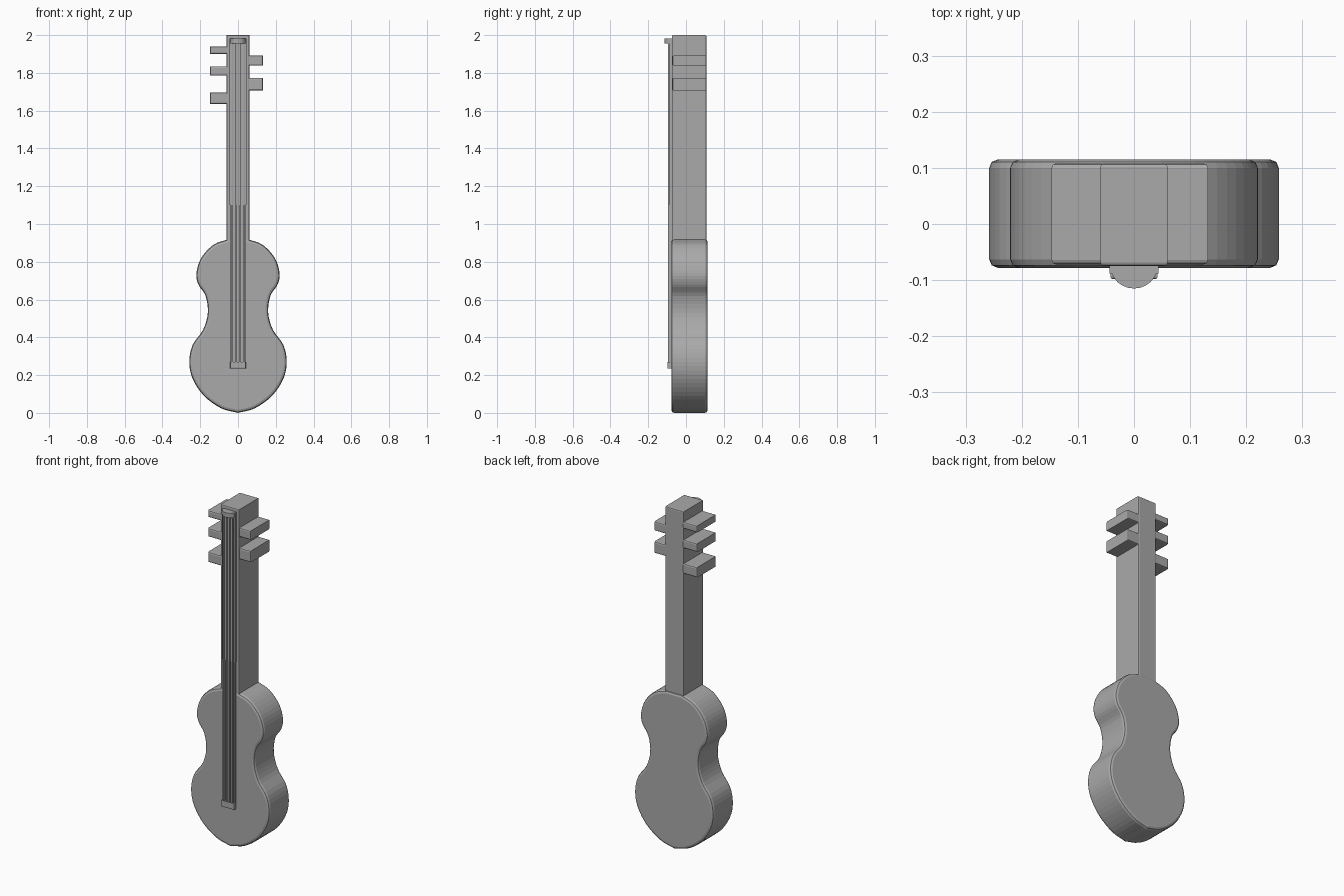
import bpy, bmesh, math
from mathutils import Vector

if "Cube" in bpy.data.objects:
    bpy.data.objects.remove(bpy.data.objects["Cube"], do_unlink=True)

grey = bpy.data.materials.new("plain_grey")
grey.use_nodes = True
grey.diffuse_color = (0.4, 0.4, 0.4, 1)
grey.node_tree.nodes["Principled BSDF"].inputs["Base Color"].default_value = (0.4, 0.4, 0.4, 1)


def extrude(name, outline, front, back, bevel=0, segments=2):
    """Extrude an (x, z) outline along y, with rounded front and back rims."""
    bm = bmesh.new()
    face = bm.faces.new([bm.verts.new((x, front, z)) for x, z in outline])
    rim = list(face.edges)
    made = bmesh.ops.extrude_face_region(bm, geom=[face])["geom"]
    moved = [v for v in made if isinstance(v, bmesh.types.BMVert)]
    rim += [e for e in made if isinstance(e, bmesh.types.BMEdge)]
    bmesh.ops.translate(bm, verts=moved, vec=(0, back - front, 0))
    bmesh.ops.recalc_face_normals(bm, faces=bm.faces)
    if bevel:
        bmesh.ops.bevel(bm, geom=rim, offset=bevel, segments=segments,
                        profile=0.5, affect='EDGES', clamp_overlap=True)
    mesh = bpy.data.meshes.new(name)
    bm.to_mesh(mesh)
    bm.free()
    mesh.materials.append(grey)
    obj = bpy.data.objects.new(name, mesh)
    bpy.context.collection.objects.link(obj)
    return obj


def box(name, x0, x1, front, back, z0, z1, bevel=0):
    return extrude(name, [(x0, z0), (x1, z0), (x1, z1), (x0, z1)], front, back, bevel)


def smooth_path(points, steps=4):
    """Catmull-Rom curve through the points."""
    p = [Vector(q) for q in points]
    p = [p[0] * 2 - p[1]] + p + [p[-1] * 2 - p[-2]]
    out = []
    for a, b, c, d in zip(p, p[1:], p[2:], p[3:]):
        for i in range(steps):
            t = i / steps
            out.append(0.5 * (2 * b + (c - a) * t + (2 * a - 5 * b + 4 * c - d) * t * t
                              + (3 * b - a - 3 * c + d) * t ** 3))
    return out + [p[-2]]


# Waisted sound box, mirrored from its right half
half = smooth_path([(0, 0), (0.09, 0.025), (0.18, 0.09), (0.24, 0.18), (0.258, 0.27),
                    (0.24, 0.36), (0.185, 0.44), (0.16, 0.53), (0.172, 0.62),
                    (0.21, 0.68), (0.22, 0.74), (0.195, 0.82), (0.13, 0.89), (0.05, 0.92)])
outline = [(v.x, v.y) for v in half] + [(-v.x, v.y) for v in reversed(half[1:])]
extrude("sound_box", outline, -0.078, 0.115, 0.015)

# Neck, fingerboard and string bed
box("neck", -0.06, 0.06, -0.075, 0.108, 0.9, 2.0, 0.006)
box("fingerboard", -0.044, 0.044, -0.088, -0.07, 1.1, 1.98)
box("string_bed", -0.04, 0.04, -0.086, -0.07, 0.24, 1.1)

# Four strings
for i in range(4):
    x = -0.03 + 0.02 * i
    box(f"string_{i + 1}", x - 0.004, x + 0.004, -0.096, -0.08, 0.25, 1.97, 0.002)

# Half-round nut at the top, and a bridge at the foot of the strings
bm = bmesh.new()
arc = [math.pi * i / 12 for i in range(13)]
face = bm.faces.new([bm.verts.new((0.042 * math.cos(a), -0.075 - 0.04 * math.sin(a), 1.955))
                     for a in arc])
top = bmesh.ops.extrude_face_region(bm, geom=[face])["geom"]
bmesh.ops.translate(bm, verts=[v for v in top if isinstance(v, bmesh.types.BMVert)],
                    vec=(0, 0, 0.027))
bmesh.ops.recalc_face_normals(bm, faces=bm.faces)
mesh = bpy.data.meshes.new("nut")
bm.to_mesh(mesh)
bm.free()
mesh.materials.append(grey)
bpy.context.collection.objects.link(bpy.data.objects.new("nut", mesh))
box("bridge", -0.042, 0.042, -0.098, -0.07, 0.235, 0.27, 0.004)

# Deep tuning pegs: side, height, half thickness
pegs = [(-1, 1.92, 0.02), (-1, 1.81, 0.025), (-1, 1.665, 0.03),
        (1, 1.865, 0.027), (1, 1.74, 0.034)]
for i, (side, z, r) in enumerate(pegs):
    reach = 0.147 if side < 0 else 0.132
    x0, x1 = sorted((side * 0.05, side * reach))
    box(f"tuning_peg_{i + 1}", x0, x1, -0.072, 0.108, z - r, z + r, 0.008)
